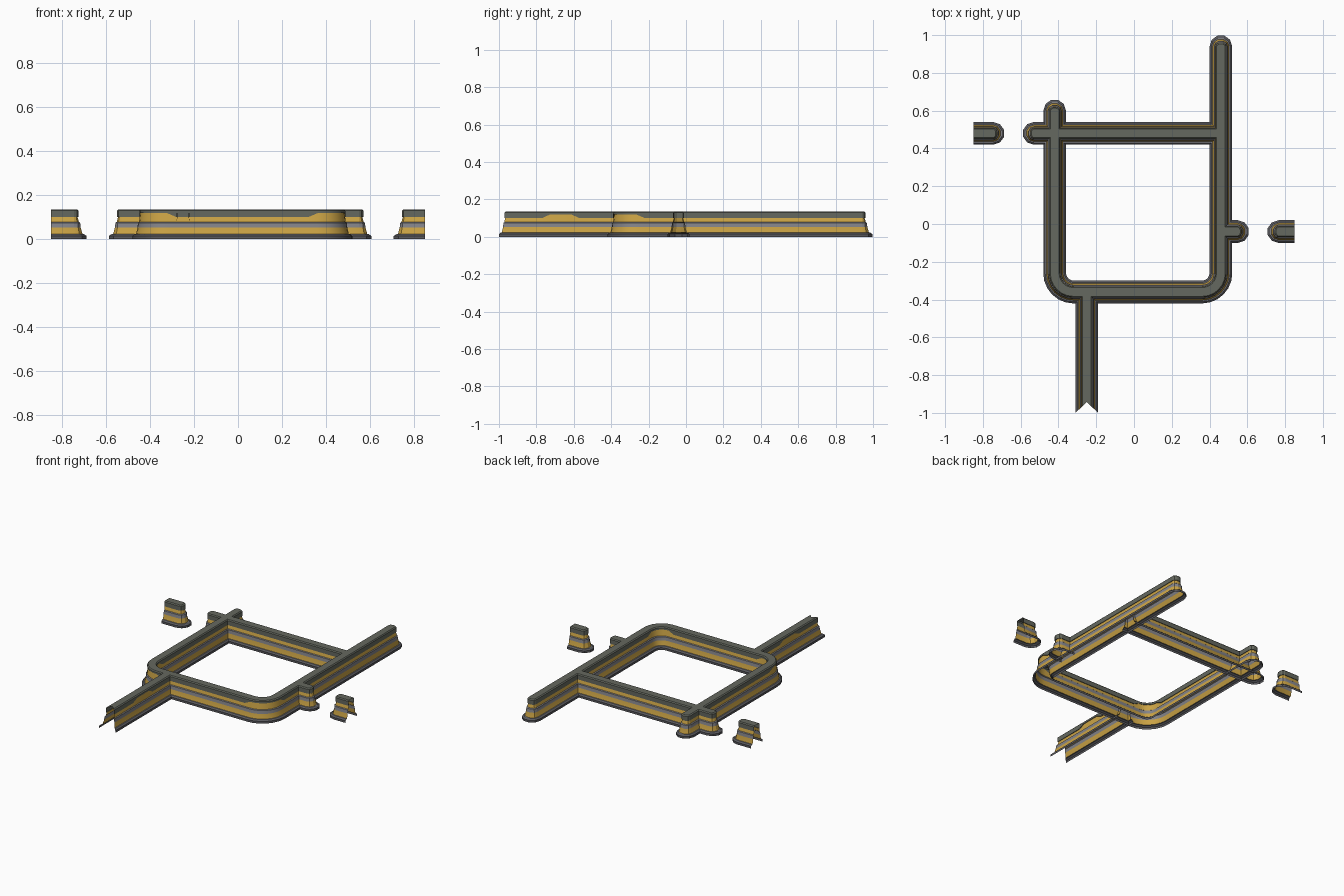
import bpy, bmesh, math
from mathutils import Vector

if "Cube" in bpy.data.objects:
    bpy.data.objects.remove(bpy.data.objects["Cube"])

def material(name, rgb):
    m = bpy.data.materials.new(name)
    m.diffuse_color = (*rgb, 1)
    m.use_nodes = True
    m.node_tree.nodes["Principled BSDF"].inputs["Base Color"].default_value = m.diffuse_color
    return m

MATS = [material("base_dark", (0.10, 0.10, 0.11)),
        material("panel_yellow", (0.60, 0.37, 0.06)),
        material("band_grey", (0.23, 0.23, 0.25)),
        material("cap_grey", (0.13, 0.14, 0.115))]

# Wall half-section: half-width, height, material of the strip above, lift share
PROFILE = [(0.060, 0.000, 0, 0), (0.060, 0.014, 0, 0), (0.050, 0.022, 2, 0),
           (0.044, 0.022, 1, 0), (0.037, 0.052, 2, 0), (0.035, 0.074, 2, 0),
           (0.030, 0.078, 1, 0), (0.025, 0.100, 3, 1), (0.029, 0.100, 3, 1),
           (0.029, 0.129, 3, 0), (0.023, 0.135, 3, 0), (0.000, 0.135, 3, 0)]
LIFT, END_SEGS = 0.018, 5

def wall(name, path, round_start=False, round_end=True, ragged=False):
    """Sweep the section along path points (x, y, lift of the cap's lower edge)."""
    pts = [Vector(p[:2]) for p in path]
    lifts = [p[2] for p in path]
    n = len(pts)
    segs = [(pts[i + 1] - pts[i]).normalized() for i in range(n - 1)]
    sides = []
    for i in range(n):
        a, b = segs[max(i - 1, 0)], segs[min(i, n - 2)]
        t = (a + b).normalized()
        sides.append(Vector((-t.y, t.x)) / max(t.dot(a), 0.5))

    # Outline walk: centre, side direction, forward direction, lift
    zero = Vector((0, 0))

    def cap(i, side, forward):
        out = []
        for k in range(1, END_SEGS):
            a = math.pi * k / END_SEGS
            out.append((pts[i], side * math.cos(a), forward * math.sin(a), lifts[i]))
        return out

    walk = [(pts[i], sides[i], zero, lifts[i]) for i in range(n)]
    if round_end:
        walk += cap(n - 1, sides[-1], segs[-1])
    gap_end = len(walk) - 1
    walk += [(pts[i], -sides[i], zero, lifts[i]) for i in reversed(range(n))]
    if round_start:
        walk += cap(0, -sides[0], -segs[0])

    bm = bmesh.new()
    rings = []
    for r, z, _, share in PROFILE:
        forward_r = max(0, 0.06 - (0.06 - r) * 1.25) if r else 0
        ring = []
        for c, s, f, lift in walk:
            p = c + s * r + f * forward_r
            if ragged and c == pts[-1]:
                p -= segs[-1] * (0.06 - r) * 0.95
            ring.append(bm.verts.new((p.x, p.y, z + share * lift * LIFT)))
        rings.append(ring)
    count = len(walk)
    for j in range(len(rings) - 1):
        for i in range(count):
            if (i == gap_end and not round_end) or (i == count - 1 and not round_start):
                continue
            k = (i + 1) % count
            f = bm.faces.new((rings[j][k], rings[j][i], rings[j + 1][i], rings[j + 1][k]))
            f.material_index = PROFILE[j][2]
    bmesh.ops.remove_doubles(bm, verts=bm.verts, dist=0.0001)
    bmesh.ops.recalc_face_normals(bm, faces=bm.faces)
    top = max(bm.faces, key=lambda f: f.calc_center_median().z)
    if top.normal.z < 0:
        bmesh.ops.reverse_faces(bm, faces=bm.faces)
    me = bpy.data.meshes.new(name)
    bm.to_mesh(me)
    bm.free()
    for m in MATS:
        me.materials.append(m)
    ob = bpy.data.objects.new(name, me)
    bpy.context.collection.objects.link(ob)
    bpy.ops.object.select_all(action='DESELECT')
    ob.select_set(True)
    bpy.context.view_layer.objects.active = ob
    bpy.ops.object.shade_smooth_by_angle(angle=math.radians(20))
    return ob

def corner(cx, cy, r, start):
    return [(cx + r * math.cos(math.radians(start + 15 * k)),
             cy + r * math.sin(math.radians(start + 15 * k)), 1) for k in range(7)]

# Long U-shaped wall: left side, front, right side
R = 0.10
wall("main_wall",
     [(-0.42, 0.60, 0), (-0.42, -0.22, 0)]
     + corner(-0.32, -0.26, R, 180)
     + [(-0.28, -0.36, 0), (0.32, -0.36, 0)]
     + corner(0.36, -0.26, R, 270)
     + [(0.46, -0.22, 0), (0.46, 0.94, 0)],
     round_start=True)

# Back cross wall and its detached continuation past the doorway
wall("back_wall", [(0.44, 0.48, 0), (-0.53, 0.48, 0)])
wall("left_end_piece", [(-0.85, 0.48, 0), (-0.745, 0.48, 0)])

# Right stub and its detached continuation
wall("right_stub", [(0.48, -0.04, 0), (0.55, -0.04, 0)])
wall("right_end_piece", [(0.85, -0.04, 0), (0.765, -0.04, 0)])

# Front wall with a raised cap edge midway and a ragged open end
wall("front_wall", [(-0.25, -0.38, 0), (-0.25, -0.57, 0), (-0.25, -0.61, 1),
                    (-0.25, -0.73, 1), (-0.25, -0.77, 0), (-0.25, -1.0, 0)],
     round_end=False, ragged=True)
